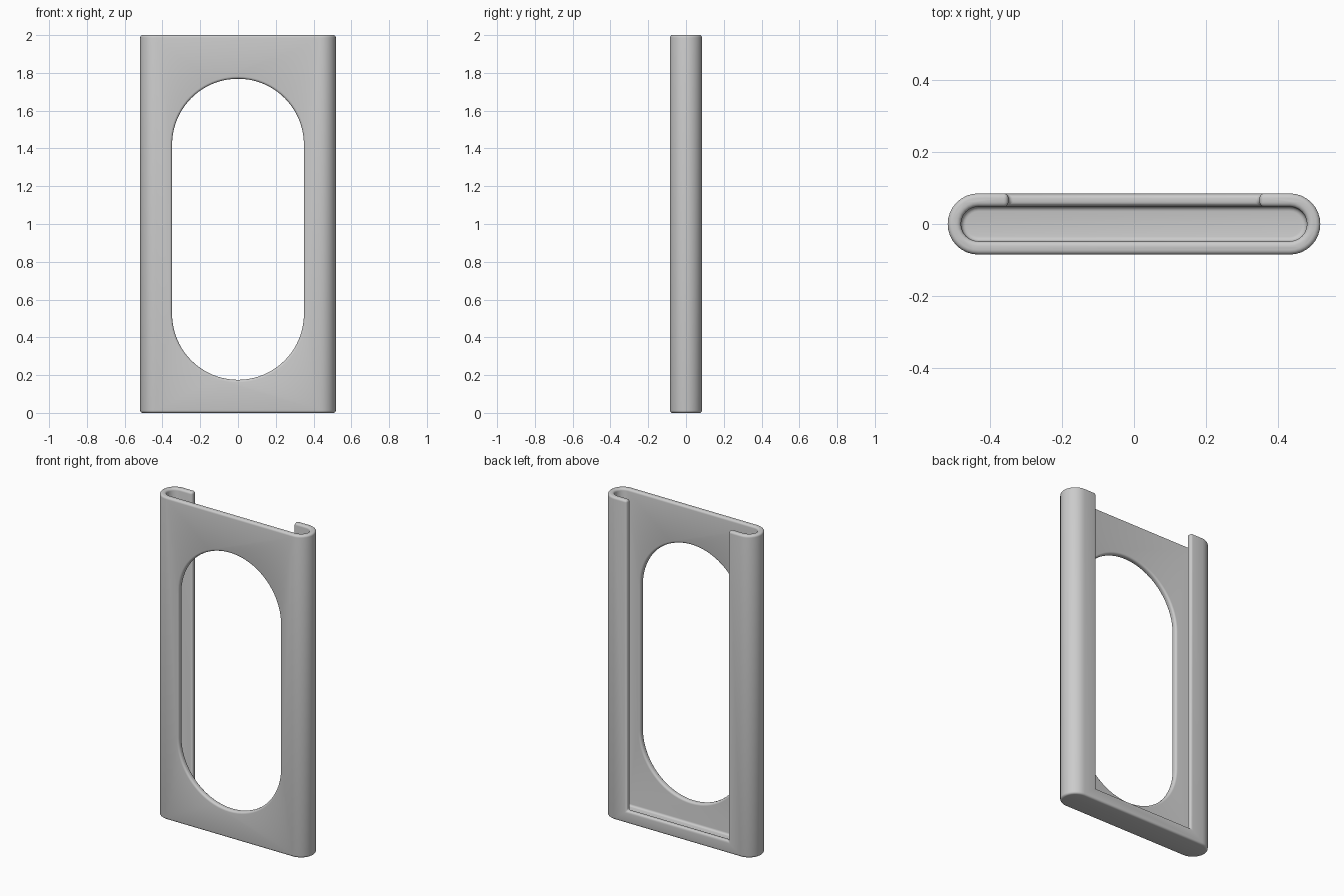
import bpy, bmesh
from math import cos, sin, pi, radians

if "Cube" in bpy.data.objects:
    bpy.data.objects.remove(bpy.data.objects["Cube"], do_unlink=True)

HALF_W, HALF_D, HEIGHT = 0.518, 0.085, 2.0
WALL, LIP, FLOOR = 0.037, 0.075, 0.04
OPENING = 0.349

grey = bpy.data.materials.new("light grey plastic")
grey.use_nodes = True
colour = (0.6, 0.6, 0.6, 1)
grey.diffuse_color = colour
grey.node_tree.nodes["Principled BSDF"].inputs["Base Color"].default_value = colour


def stadium(half_length, radius, steps):
    """Outline of a slot shape, long along the first axis."""
    points = []
    for side in (1, -1):
        for i in range(steps + 1):
            a = -pi / 2 + pi * i / steps
            points.append((side * (half_length - radius + radius * cos(a)),
                           side * radius * sin(a)))
    return points


def prism(name, outline, direction):
    """Extrude a closed 3D outline along a vector."""
    bm = bmesh.new()
    face = bm.faces.new([bm.verts.new(p) for p in outline])
    new = bmesh.ops.extrude_face_region(bm, geom=[face])["geom"]
    bmesh.ops.translate(bm, vec=direction,
                        verts=[g for g in new if isinstance(g, bmesh.types.BMVert)])
    bmesh.ops.recalc_face_normals(bm, faces=bm.faces)
    mesh = bpy.data.meshes.new(name)
    bm.to_mesh(mesh)
    bm.free()
    mesh.materials.append(grey)
    obj = bpy.data.objects.new(name, mesh)
    bpy.context.collection.objects.link(obj)
    return obj


# Outer sleeve
sleeve = prism("sleeve", [(x, y, 0) for x, y in stadium(HALF_W, HALF_D, 16)], (0, 0, HEIGHT))

# Pocket, front window and open back slot
pocket = prism("pocket_cutter",
               [(x, y, FLOOR) for x, y in stadium(HALF_W - WALL, HALF_D - WALL, 12)],
               (0, 0, HEIGHT))
window = prism("window_cutter",
               [(x, -0.3, z + 0.972) for z, x in stadium(0.797, 0.349, 40)], (0, 0.3, 0))
slot = prism("back_slot_cutter",
             [(-OPENING, 0, LIP), (OPENING, 0, LIP),
              (OPENING, 0, 2.2), (-OPENING, 0, 2.2)], (0, 0.3, 0))

cutters = (pocket, window, slot)
for cutter in cutters:
    cut = sleeve.modifiers.new(cutter.name, "BOOLEAN")
    cut.operation, cut.solver, cut.object = "DIFFERENCE", "EXACT", cutter

# Rounded rims
bevel = sleeve.modifiers.new("rounded rims", "BEVEL")
bevel.width, bevel.segments = 0.013, 4
bevel.limit_method, bevel.angle_limit = "ANGLE", radians(40)
bevel.use_clamp_overlap = False

# Bake the modifiers, then remove the cutters
bpy.context.view_layer.update()
baked = bpy.data.meshes.new_from_object(
    sleeve.evaluated_get(bpy.context.evaluated_depsgraph_get()))
sleeve.modifiers.clear()
sleeve.data = baked
for cutter in cutters:
    bpy.data.objects.remove(cutter, do_unlink=True)

bpy.ops.object.select_all(action="DESELECT")
sleeve.select_set(True)
bpy.context.view_layer.objects.active = sleeve
bpy.ops.object.shade_smooth_by_angle(angle=radians(35))
